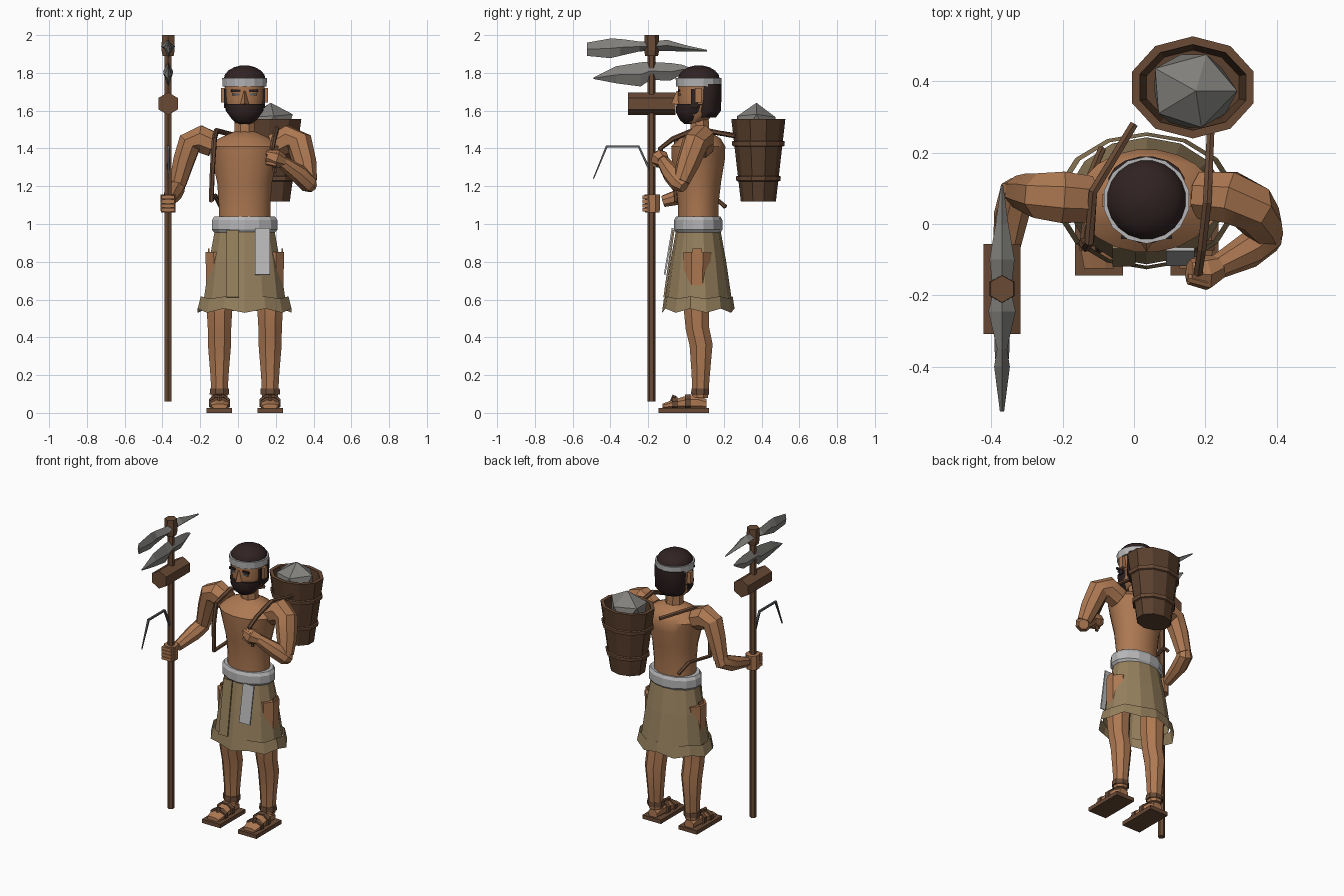
import bpy, bmesh, math
from mathutils import Vector, Matrix

COL = {"skin": (0.42, 0.19, 0.085), "wood": (0.14, 0.068, 0.036), "basket_wood": (0.10, 0.05, 0.026),
       "tan_cloth": (0.30, 0.215, 0.11), "pale_cloth": (0.47, 0.47, 0.48), "stone": (0.22, 0.215, 0.20),
       "hair": (0.030, 0.016, 0.016), "dark_metal": (0.10, 0.11, 0.12)}
MATS = {}
for key, c in COL.items():
    MATS[key] = bpy.data.materials.new(key)
    MATS[key].diffuse_color = (*c, 1)


def finish(name, bm, mat, angle=None):
    bmesh.ops.recalc_face_normals(bm, faces=bm.faces)
    me = bpy.data.meshes.new(name)
    bm.to_mesh(me)
    bm.free()
    me.materials.append(MATS[mat])
    ob = bpy.data.objects.new(name, me)
    bpy.context.collection.objects.link(ob)
    if angle:
        bpy.ops.object.select_all(action='DESELECT')
        ob.select_set(True)
        bpy.context.view_layer.objects.active = ob
        bpy.ops.object.shade_smooth_by_angle(angle=math.radians(angle))
    return ob


def bridge(name, rings, mat, caps=(True, True), angle=None):
    """Join rings of points into one surface."""
    bm = bmesh.new()
    vs = [[bm.verts.new(p) for p in r] for r in rings]
    n = len(vs[0])
    for a, b in zip(vs, vs[1:]):
        for i in range(n):
            j = (i + 1) % n
            bm.faces.new((a[i], a[j], b[j], b[i]))
    for on, r in zip(caps, (vs[0], vs[-1])):
        if on:
            bm.faces.new(r)
    return finish(name, bm, mat, angle)


def circle(n, phase=0.5):
    return [(math.cos(2 * math.pi * (i + phase) / n), math.sin(2 * math.pi * (i + phase) / n)) for i in range(n)]


def loft_z(name, rings, n, mat, phase=0.5, **kw):
    """Rings of (x, y, z, rx, ry) stacked upward."""
    return bridge(name, [[(x + rx * c, y + ry * s, z) for c, s in circle(n, phase)]
                         for x, y, z, rx, ry in rings], mat, **kw)


def loft_y(name, x, rings, n, mat, phase=0.5, **kw):
    """Rings of (y, z, half width, half height) running front to back."""
    return bridge(name, [[(x + w * c, y, z + h * s) for c, s in circle(n, phase)]
                         for y, z, w, h in rings], mat, **kw)


def limb(name, pts, n, mat, angle=None):
    """Tube through points of (x, y, z, radius)."""
    ps = [Vector(p[:3]) for p in pts]
    rings, q, last = [], None, None
    for i, p in enumerate(ps):
        t = (ps[min(i + 1, len(ps) - 1)] - ps[max(i - 1, 0)]).normalized()
        q = t.to_track_quat('Z', 'Y') if q is None else last.rotation_difference(t) @ q
        last = t
        rings.append([p + q @ Vector((c * pts[i][3], s * pts[i][3], 0)) for c, s in circle(n)])
    return bridge(name, rings, mat, angle=angle)


def box(name, loc, size, mat, tilt=0):
    bm = bmesh.new()
    m = Matrix.Translation(loc) @ Matrix.Rotation(tilt, 4, 'X') @ Matrix.Diagonal((*size, 1))
    bmesh.ops.create_cube(bm, size=1, matrix=m)
    return finish(name, bm, mat)


CX, CY = 0.035, 0.065

# Torso and neck
loft_z("torso", [(CX, CY, 1.0, .138, .108), (CX, CY, 1.1, .138, .108), (CX, CY, 1.22, .147, .122),
                 (CX, CY, 1.34, .175, .142), (CX, CY, 1.41, .195, .145), (CX, CY + .01, 1.452, .14, .11),
                 (CX, CY + .01, 1.49, .055, .05)], 20, "skin", angle=40)
loft_z("neck", [(CX, .075, 1.43, .06, .055), (CX, .07, 1.6, .055, .052)], 8, "skin")

# Head, face and hair
loft_z("head", [(CX, .05, 1.535, .05, .055), (CX, .055, 1.58, .088, .09), (CX, .06, 1.66, .104, .104),
                (CX, .065, 1.76, .108, .108)], 16, "skin", angle=50)
loft_z("beard", [(CX, .02, 1.53, .03, .03), (CX, .022, 1.55, .065, .055), (CX, .035, 1.59, .095, .09),
                 (CX, .045, 1.635, .106, .098)], 16, "hair", angle=50)
loft_z("back_hair", [(CX, .10, 1.565, .075, .06), (CX, .115, 1.6, .102, .072), (CX, .117, 1.74, .108, .073)],
       16, "hair", angle=50)
loft_z("hair_cap", [(CX, .068, 1.745, .114, .114)] +
       [(CX, .068, 1.765 + .075 * math.sin(a), .113 * math.cos(a), .113 * math.cos(a))
        for a in (0, .35, .7, 1.05, 1.35, 1.54)], 20, "hair", angle=50)
loft_z("headband", [(CX, .067, 1.727, .119, .119), (CX, .067, 1.773, .122, .122)], 14, "pale_cloth")
bridge("nose", [[(CX - .03, -.03, 1.63), (CX + .03, -.03, 1.63), (CX, -.078, 1.637)],
                [(CX - .011, -.03, 1.705), (CX + .011, -.03, 1.705), (CX, -.05, 1.705)]], "skin")
for side, s in (("right", -1), ("left", 1)):
    box(side + "_eye", (CX + s * .045, -.034, 1.685), (.036, .009, .012), "dark_metal")
    box(side + "_brow", (CX + s * .047, -.037, 1.705), (.05, .009, .014), "hair")
    box(side + "_sideburn", (CX + s * .1, .045, 1.665), (.016, .035, .1), "hair")
    box(side + "_ear", (CX + s * .112, .065, 1.682), (.025, .035, .075), "skin")

# Belt, skirt, hem and hanging cloths
loft_z("belt", [(CX, CY, .955, .165, .118), (CX, CY, .97, .178, .128), (CX, CY, 1.02, .178, .128),
                (CX, CY, 1.04, .165, .118)], 14, "pale_cloth")
loft_z("skirt", [(CX, CY, .965, .162, .118), (CX, CY, .8, .193, .148), (CX, CY, .595, .222, .178)],
       14, "tan_cloth", caps=(False, False))
low = [(CX + .255 * c, CY + .192 * s, .53 + .022 * (i % 2)) for i, (c, s) in enumerate(circle(14))]
top = [(CX + .238 * c, CY + .182 * s, .605 + .012 * (i % 2)) for i, (c, s) in enumerate(circle(14))]
bridge("skirt_hem", [low, top], "tan_cloth", caps=(False, False))
box("skirt_flap", (-.028, -.09, .79), (.065, .009, .36), "tan_cloth", -.14)
box("pale_sash", (.13, -.092, .855), (.08, .009, .25), "pale_cloth", -.17)
for x in (-.155, .235):
    box("skirt_patch", (x, .06, .845), (.009, .05, .05), "skin")

# Legs and sandals
for side, x in (("right", -.098), ("left", .17)):
    limb(side + "_leg", [(x, .06, .85, .08), (x, .055, .56, .074), (x, .06, .45, .067), (x, .08, .36, .066),
                         (x, .078, .2, .052), (x, .075, .08, .045)], 8, "skin", 30)
    loft_z(side + "_ankle_band", [(x, .075, .098, .056, .052), (x, .075, .13, .055, .05)], 8, "wood")
    box(side + "_sole", (x, -.012, .013), (.135, .265, .026), "wood")
    loft_y(side + "_foot", x, [(-.125, .035, .045, .014), (-.08, .043, .054, .024), (.0, .053, .048, .04),
                               (.06, .055, .042, .045), (.108, .045, .035, .03)], 8, "skin")
    for y, z, h in ((-.06, .047, .036), (.01, .055, .045)):
        loft_y(side + "_strap", x, [(y - .014, z, .06, h), (y + .014, z, .06, h + .003)], 8, "wood")
    limb(side + "_toe_peg", [(x, -.085, .03, .012), (x, -.06, .092, .012)], 6, "wood")

# Arm reaching out to the staff
limb("right_shoulder", [(-.13, .07, 1.42, .07), (-.2, .075, 1.45, .078), (-.255, .078, 1.43, .068),
                        (-.285, .085, 1.34, .06), (-.32, .09, 1.21, .047)], 8, "skin", 30)
limb("right_forearm", [(-.313, .10, 1.25, .035), (-.327, .09, 1.195, .05), (-.345, .02, 1.16, .05),
                       (-.365, -.12, 1.12, .032)], 8, "skin", 30)
limb("right_hand", [(-.37, -.178, 1.06, .042), (-.37, -.178, 1.155, .044)], 8, "skin")
for k in range(4):
    box("right_finger", (-.37, -.215, 1.075 + .022 * k), (.07, .03, .019), "skin")

# Bent arm gripping the strap
limb("left_shoulder", [(.19, .08, 1.41, .07), (.27, .075, 1.45, .078), (.325, .05, 1.43, .072),
                       (.355, .01, 1.32, .062), (.375, -.025, 1.225, .045)], 8, "skin", 30)
limb("left_forearm", [(.39, -.01, 1.195, .032), (.372, -.035, 1.215, .05), (.32, -.075, 1.265, .05),
                      (.225, -.125, 1.335, .033)], 8, "skin", 30)
limb("left_hand", [(.24, -.12, 1.33, .035), (.2, -.138, 1.345, .05), (.155, -.135, 1.36, .036)], 7, "skin")
for k in range(3):
    limb("left_finger", [(.205, -.165, 1.315 + .026 * k, .014), (.15, -.15, 1.325 + .026 * k, .013)], 6, "skin")

# Carrying straps
limb("left_carry_strap", [(.215, .26, 1.465, .012), (.205, .06, 1.505, .014), (.19, -.07, 1.45, .014),
                          (.18, -.135, 1.40, .014), (.195, -.12, 1.27, .011)], 6, "wood")
limb("right_carry_strap", [(.0, .28, 1.465, .013), (-.115, .09, 1.495, .014), (-.125, -.05, 1.45, .014),
                           (-.135, -.065, 1.3, .014), (-.142, -.05, 1.12, .013)], 6, "wood")
limb("lower_strap", [(-.142, -.055, 1.125, .012), (-.12, .14, 1.15, .012), (-.09, .21, 1.09, .012)], 6, "wood")

# Basket with hoops and a rock inside
BX, BY = .165, .383


def basket_r(z, extra=0):
    t = (z - 1.12) / .435
    return (BX, BY, z, .115 + .064 * t + extra, .093 + .05 * t + extra)


loft_z("basket", [basket_r(1.12), basket_r(1.555), basket_r(1.555, -.023), basket_r(1.42, -.023)], 10, "basket_wood")
for z in (1.225, 1.41):
    loft_z("basket_hoop", [basket_r(z, .002), basket_r(z + .004, .011), basket_r(z + .026, .011),
                           basket_r(z + .03, .002)], 10, "wood", caps=(False, False))
loft_z("basket_rim", [basket_r(1.556), basket_r(1.556, -.022)], 10, "wood", caps=(False, False))
bm = bmesh.new()
bmesh.ops.create_icosphere(bm, subdivisions=1, radius=1,
                           matrix=Matrix.Translation((BX, BY - .01, 1.52)) @ Matrix.Diagonal((.13, .12, .115, 1)))
for v in bm.verts:
    v.co.x += .012 * math.sin(v.co.y * 40)
    v.co.z += .01 * math.sin(v.co.x * 50)
finish("rock", bm, "stone")

# Tool staff with stacked heads
SX, SY = -.37, -.182
limb("staff", [(SX, SY, .06, .021), (SX, SY, 1.98, .021)], 6, "wood")
loft_z("staff_cap", [(SX, SY, 1.89, .034, .034), (SX, SY, 1.92, .04, .04), (SX, SY, 2.0, .038, .038)], 6, "wood")
loft_y("mallet", SX, [(-.308, 1.637, .06, .06), (-.056, 1.637, .06, .06)], 6, "wood", phase=.5)
loft_y("upper_pick", SX, [(-.525, 1.925, .006, .035), (-.40, 1.93, .022, .052), (-.35, 1.935, .014, .045),
                          (-.245, 1.94, .038, .026), (-.19, 1.94, .025, .024), (-.10, 1.945, .035, .03),
                          (.0, 1.93, .018, .016), (.11, 1.917, .003, .005)], 4, "stone", phase=0)
loft_y("lower_pick", SX, [(-.49, 1.772, .004, .004), (-.37, 1.79, .02, .045), (-.24, 1.792, .024, .064),
                          (-.19, 1.81, .026, .048), (-.08, 1.806, .022, .046), (-.02, 1.818, .012, .025),
                          (.02, 1.822, .004, .006)], 4, "stone", phase=0)
limb("bent_hook", [(SX, -.19, 1.28, .009), (SX, -.25, 1.41, .009), (SX, -.42, 1.41, .009),
                   (SX, -.49, 1.24, .004)], 4, "dark_metal")
